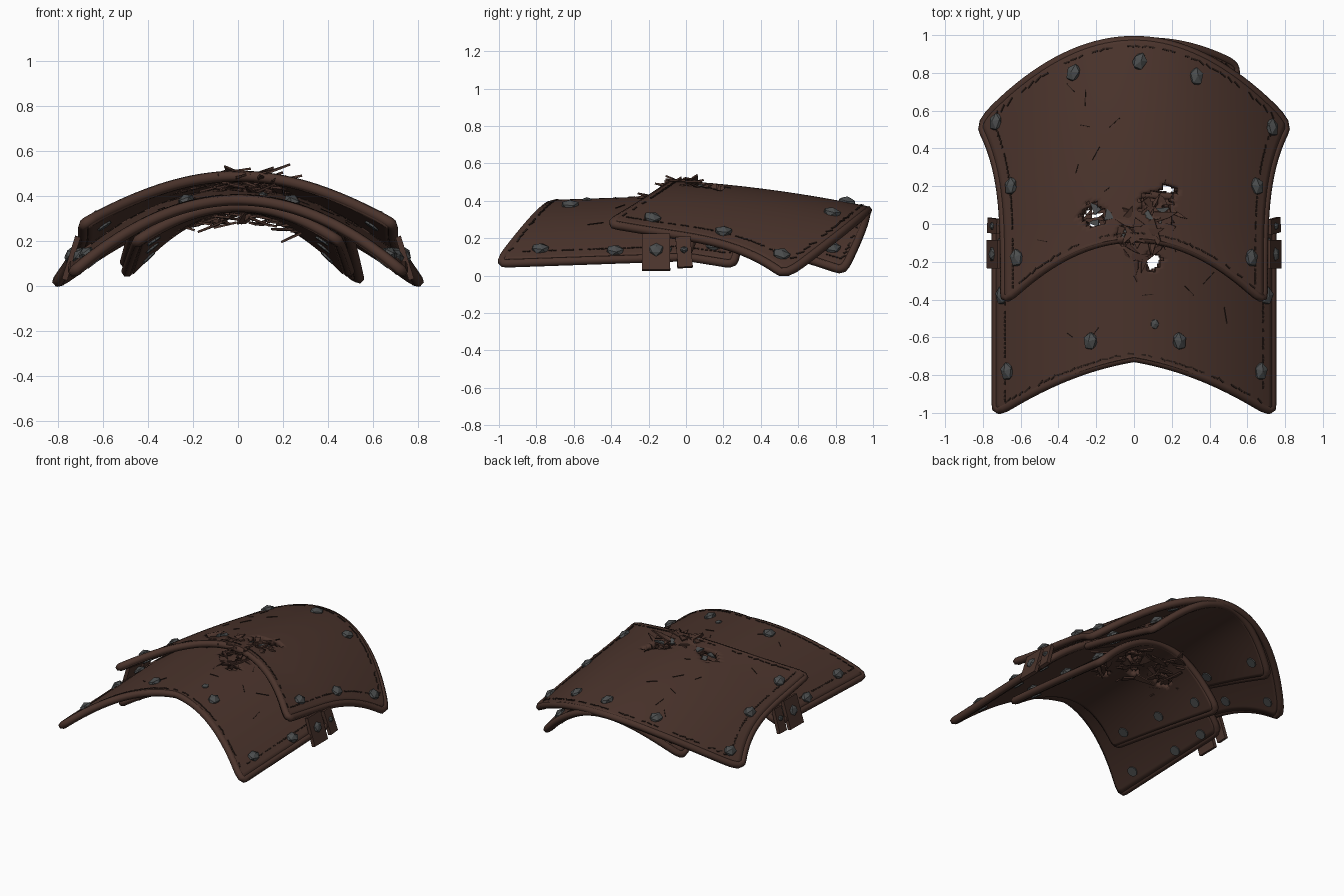
import bpy, bmesh, math, random
from mathutils import Vector, Matrix

random.seed(4)
if "Cube" in bpy.data.objects:
    bpy.data.objects.remove(bpy.data.objects["Cube"])


def material(name, rgb):
    m = bpy.data.materials.new(name)
    m.use_nodes = True
    m.diffuse_color = (*rgb, 1)
    m.node_tree.nodes["Principled BSDF"].inputs["Base Color"].default_value = (*rgb, 1)
    return m


LEATHER = material("brown leather", (0.07, 0.034, 0.025))
DARK = material("dark leather", (0.055, 0.026, 0.02))
STITCH = material("stitching", (0.022, 0.012, 0.009))
METAL = material("grey metal", (0.07, 0.074, 0.075))

THICK = 0.045
# Torn places: centre x, centre y, radius
HOLES = [(-0.22, 0.05, 0.065), (0.12, 0.1, 0.08), (0.1, -0.2, 0.05), (0.19, 0.17, 0.045),
         (-0.05, -0.06, 0.05)]


def finish(name, bm, mat, smooth=False):
    me = bpy.data.meshes.new(name)
    bm.to_mesh(me)
    bm.free()
    me.materials.append(mat)
    ob = bpy.data.objects.new(name, me)
    bpy.context.collection.objects.link(ob)
    if smooth:
        bpy.ops.object.select_all(action='DESELECT')
        ob.select_set(True)
        bpy.context.view_layer.objects.active = ob
        bpy.ops.object.shade_smooth_by_angle(angle=math.radians(40))
    return ob


class Plate:
    """Curved leather panel: an outline in plan, lifted onto an arched height."""

    def __init__(self, name, width, front, back, height, shift=0):
        self.name, self.width, self.front, self.back = name, width, front, back
        self.height, self.shift = height, shift

    def point(self, u, w):
        # Round off the four corners of the outline
        a, b = max(0, abs(u) - 0.9) / 0.1, max(0, abs(w) - 0.92) / 0.08
        if a and b:
            u = math.copysign(0.9 + 0.1 * a * math.sqrt(1 - b * b / 2), u)
            w = math.copysign(0.92 + 0.08 * b * math.sqrt(1 - a * a / 2), w)
        v = (w + 1) / 2
        x = u * self.width(v) + self.shift
        y = self.front(u) + (self.back(u) - self.front(u)) * v
        return Vector((x, y, self.height(x, y)))

    def frame(self, x, y, turn=0):
        e, h = 0.01, self.height
        n = Vector((h(x - e, y) - h(x + e, y), h(x, y - e) - h(x, y + e), 2 * e)).normalized()
        t = Vector((math.cos(turn), math.sin(turn), 0))
        t = (t - n * t.dot(n)).normalized()
        m = Matrix((t, n.cross(t), n)).transposed().to_4x4()
        m.translation = (x, y, h(x, y))
        return m

    def outline(self, inset, n=40):
        k, j = 1 - inset, 1 - inset * 0.9
        s = [-1 + 2 * i / n for i in range(n)]
        ring = [(k * a, -j) for a in s] + [(k, j * a) for a in s]
        ring += [(-k * a, j) for a in s] + [(-k, -j * a) for a in s]
        return [self.point(u, w) for u, w in ring]

    def build(self):
        # Panel
        bm = bmesh.new()
        nu, nv = 64, 64
        grid = [[bm.verts.new(self.point(2 * i / nu - 1, 2 * j / nv - 1)) for i in range(nu + 1)]
                for j in range(nv + 1)]
        for j in range(nv):
            for i in range(nu):
                q = [grid[j][i], grid[j][i + 1], grid[j + 1][i + 1], grid[j + 1][i]]
                c = sum((p.co for p in q), Vector()) / 4
                if not any(math.hypot(c.x - hx, c.y - hy) < r * random.uniform(0.8, 1.2)
                           for hx, hy, r in HOLES):
                    bm.faces.new(q)
        ob = finish(self.name, bm, LEATHER, True)
        sol = ob.modifiers.new("thickness", 'SOLIDIFY')
        sol.thickness, sol.offset = THICK, -1

        # Rolled rim
        cu = bpy.data.curves.new(self.name + "_rim", 'CURVE')
        cu.dimensions, cu.bevel_depth, cu.bevel_resolution = '3D', 0.025, 1
        sp = cu.splines.new('POLY')
        ring = self.outline(0.008)
        sp.points.add(len(ring) - 1)
        for p, co in zip(sp.points, ring):
            p.co = (co.x, co.y, co.z - THICK * 0.5, 1)
        sp.use_cyclic_u = True
        cu.materials.append(LEATHER)
        bpy.context.collection.objects.link(bpy.data.objects.new(self.name + "_rim", cu))

        # Uneven stitches along the border, and a few surface cracks
        bm = bmesh.new()
        ring = self.outline(0.07)
        for a, b in zip(ring, ring[1:] + ring[:1]):
            if (b - a).length > 0.012 and random.random() < 0.8:
                mid, d = (a + b) / 2, b - a
                dash(bm, self.frame(mid.x, mid.y, math.atan2(d.y, d.x) + random.uniform(-.3, .3)),
                     d.length * random.uniform(.6, 1), 0.009)
        for _ in range(9):
            p = self.point(random.uniform(-.75, .75), random.uniform(-.7, .7))
            dash(bm, self.frame(p.x, p.y, random.uniform(0, 3)), random.uniform(.03, .09), 0.004)
        finish(self.name + "_stitches", bm, STITCH)


def dash(bm, m, length, width):
    bmesh.ops.create_cube(bm, size=1, matrix=m @ Matrix.Diagonal((length, width, 0.008, 1)))


upper = Plate("upper_plate", lambda v: 0.69 + 0.135 * v ** 4,
              lambda u: -0.08 - 0.34 * u * u, lambda u: 0.975 - 0.45 * u * u,
              lambda x, y: 0.505 - 0.07 * y - 0.07 * y * abs(y) - (0.575 + 0.12 * y) * x * x)
lower = Plate("lower_plate", lambda v: 0.735,
              lambda u: -0.71 - 0.12 * abs(u) - 0.18 * u * u, lambda u: 0.12 - 0.12 * u * u,
              lambda x, y: 0.43 + 0.035 * y - 0.58 * x * x)
# Two smaller linings, one under each outer plate
back_lining = Plate("back_lining", lambda v: 0.47 + 0.055 * v,
                    lambda u: 0.15 - 0.07 * u * u, lambda u: 0.965 + 0.035 * u - 0.16 * u * u,
                    lambda x, y: 0.41 - 0.05 * y - 0.015 * x - (0.48 + 0.7 * y) * x * x, 0.018)
front_lining = Plate("front_lining", lambda v: 0.45 + 0.05 * v,
                     lambda u: -0.62 - 0.1 * u * u, lambda u: 0.3 - 0.04 * u * u,
                     lambda x, y: 0.37 - 0.01 * y - (1.06 + 0.4 * y) * x * x)
for plate in (upper, lower, back_lining, front_lining):
    plate.build()

# Studs: faceted domes above, flat discs below
STUDS = {
    upper: [(-.73, .54), (.73, .51), (-.32, .8), (.03, .86), (.33, .78),
            (-.65, .2), (.65, .2), (-.62, -.18), (.62, -.18)],
    lower: [(-.67, -.78), (.67, -.78), (-.23, -.62), (.24, -.62),
            (-.7, -.38), (.7, -.38), (-.7, -.12), (.7, -.12)],
    back_lining: [(-.42, .74), (.46, .78), (-.4, .3), (.43, .3)],
    front_lining: [(-.4, -.55), (.4, -.55), (-.41, -.2), (.41, -.2), (-.43, .15), (.43, .15)],
}
for plate, spots in STUDS.items():
    bm = bmesh.new()
    for x, y in spots:
        m = plate.frame(x, y, random.uniform(1.2, 1.9))
        bmesh.ops.create_icosphere(bm, subdivisions=1, radius=1, matrix=m
                                   @ Matrix.Rotation(random.uniform(-.25, .25), 4, 'X')
                                   @ Matrix.Diagonal((.053, .041, .032, 1)))
        bmesh.ops.create_cone(bm, cap_ends=True, segments=10, radius1=.035, radius2=.035, depth=.012,
                              matrix=m @ Matrix.Translation((0, 0, -THICK - .003)))
    finish(plate.name + "_studs", bm, METAL)

# One small loose stud on the lower plate
bm = bmesh.new()
bmesh.ops.create_icosphere(bm, subdivisions=1, radius=1,
                           matrix=lower.frame(.11, -.53) @ Matrix.Diagonal((.024, .03, .015, 1)))
finish("small_stud", bm, METAL)


# Torn scraps: pointed slivers around a centre
def scraps(name, count, centre, spread, lift, mat=LEATHER, size=(.05, .14)):
    bm = bmesh.new()
    for _ in range(count):
        ang, r = random.uniform(0, math.tau), random.uniform(.2, 1)
        base = Vector(centre) + Vector((math.cos(ang) * r * spread[0], math.sin(ang) * r * spread[1],
                                        random.uniform(-lift, lift)))
        base.z -= 0.7 * base.x ** 2
        a = random.uniform(0, math.tau)
        d = Vector((math.cos(a), math.sin(a), random.uniform(-.4, .4))) * random.uniform(*size)
        side = d.cross(Vector((random.uniform(-.4, .4), 0, 1))).normalized() * random.uniform(.012, .032)
        v = [bm.verts.new(p) for p in (base - side, base + side, base + d * .6 + side * .7, base + d)]
        bm.faces.new(v)
    ob = finish(name, bm, mat)
    ob.modifiers.new("thickness", 'SOLIDIFY').thickness = 0.01


scraps("torn_edge_scraps", 60, (0.04, 0.02, 0.485), (0.2, 0.12), 0.035)
scraps("torn_dark_scraps", 30, (0.04, 0.0, 0.45), (0.2, 0.13), 0.04, DARK)
scraps("torn_lower_scraps", 12, (0.02, -0.22, 0.42), (0.08, 0.1), 0.015, DARK)
scraps("inside_scraps", 50, (0.0, 0.05, 0.31), (0.36, 0.28), 0.025, LEATHER, (.06, .16))
scraps("torn_metal_bits", 9, (-0.02, 0.03, 0.5), (0.27, 0.06), 0.015, METAL, (.05, .08))

# Short hanging straps on each side, each held by a stud
for side, label in ((1, "left"), (-1, "right")):
    bm, knobs = bmesh.new(), bmesh.new()
    for y, wide, drop in ((-.16, .15, .2), (-.01, .08, .17)):
        m = (Matrix.Translation((side * .74, y, .125)) @ Matrix.Rotation(side * -.3, 4, 'Y')
             @ Matrix.Rotation(random.uniform(-.08, .08), 4, 'X'))
        bmesh.ops.create_cube(bm, size=1, matrix=m @ Matrix.Diagonal((.025, wide, drop, 1)))
        bmesh.ops.create_icosphere(knobs, subdivisions=1, radius=1, matrix=m
                                   @ Matrix.Translation((side * .012, 0, .01))
                                   @ Matrix.Diagonal((.02, wide * .28, wide * .25, 1)))
    finish(label + "_straps", bm, LEATHER)
    finish(label + "_strap_studs", knobs, METAL)
